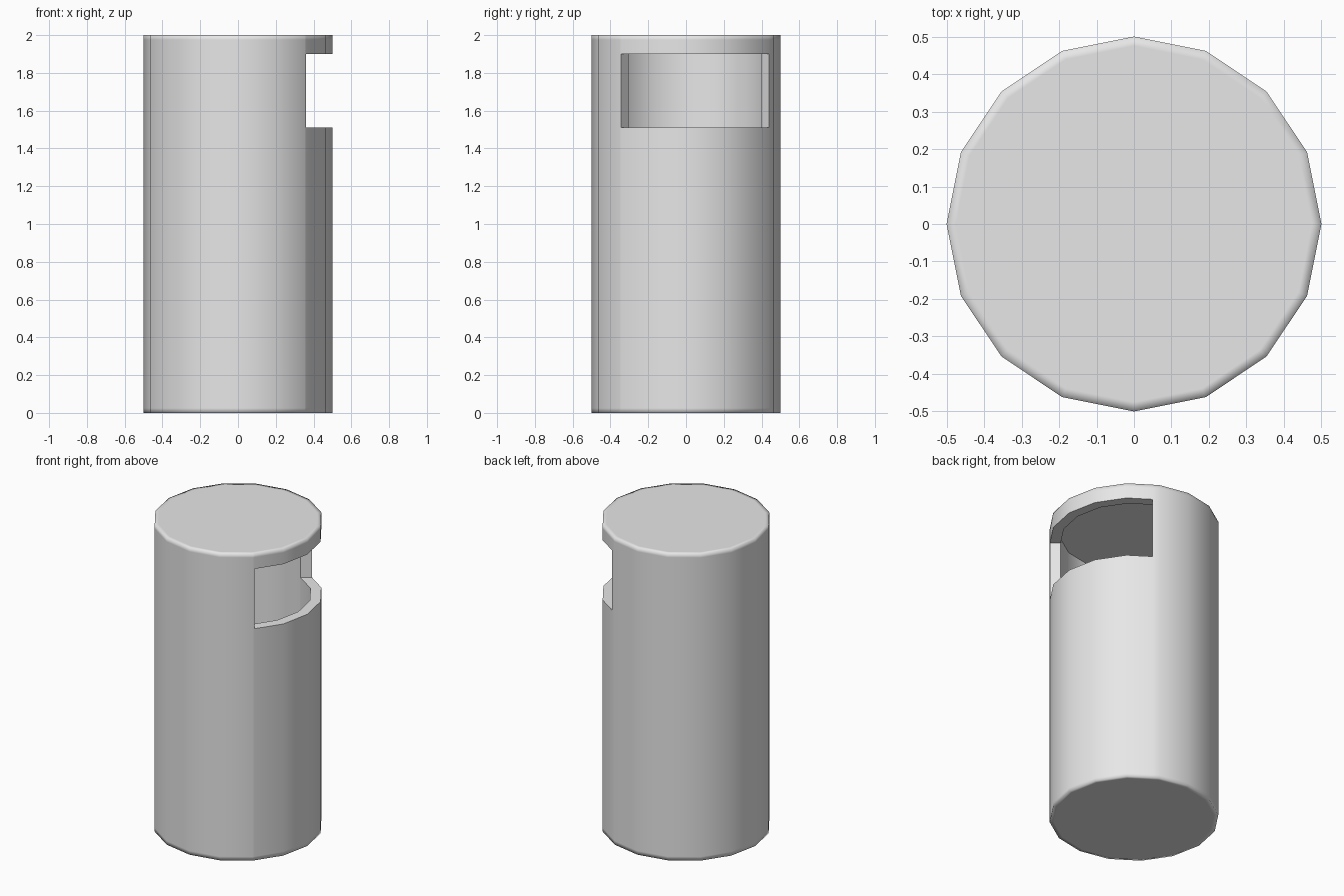
import bpy, bmesh, math
from mathutils import Vector

if "Cube" in bpy.data.objects:
    bpy.data.objects.remove(bpy.data.objects["Cube"])

SIDES = 16
START, END = 14, 2            # polygon sides holding the slot's two jambs
SLOT_LOW, SLOT_HIGH = 1.51, 1.9

mat = bpy.data.materials.new("plain grey")
mat.diffuse_color = (0.8, 0.8, 0.8, 1)
mat.use_nodes = True
mat.node_tree.nodes["Principled BSDF"].inputs["Base Color"].default_value = mat.diffuse_color

bm = bmesh.new()


def ring(radius, z, t_start, t_end):
    """16-sided ring with two extra points where the slot begins and ends."""
    def corner(i):
        a = 2 * math.pi * i / SIDES
        return Vector((radius * math.cos(a), radius * math.sin(a), z))
    pts = []
    for i in range(SIDES):
        pts.append(corner(i))
        if i == START:
            pts.append(corner(i).lerp(corner(i + 1), t_start))
        if i == END:
            pts.append(corner(i).lerp(corner(i + 1), t_end))
    return [bm.verts.new(p) for p in pts]


N = SIDES + 2
# column order: 0 1 2 [jamb 3] 4 ... 15 [jamb 16] 17
slot_cols = {0, 1, 2, 16, 17}


def wall(rings, slot, flip):
    for k in range(len(rings) - 1):
        a, b = rings[k], rings[k + 1]
        for i in range(N):
            if k == slot and i in slot_cols:
                continue
            j = (i + 1) % N
            f = [a[i], a[j], b[j], b[i]]
            bm.faces.new(f[::-1] if flip else f)


# outer shell with tight loops at the rims
outer = [ring(r, z, 0.06, 0.79) for r, z in
         ((0.475, 0), (0.5, 0), (0.5, 0.025), (0.5, SLOT_LOW),
          (0.5, SLOT_HIGH), (0.5, 1.975), (0.5, 2), (0.475, 2))]
wall(outer, 3, False)
bm.faces.new(outer[0][::-1])
bm.faces.new(outer[-1])

# hollow inside
inner = [ring(0.435, z, 0.02, 0.98) for z in (0.07, SLOT_LOW, SLOT_HIGH, 1.93)]
wall(inner, 1, True)
bm.faces.new(inner[0])
bm.faces.new(inner[-1][::-1])

# slot ledge, lintel and jambs
for i in slot_cols:
    j = (i + 1) % N
    bm.faces.new((outer[3][i], outer[3][j], inner[1][j], inner[1][i]))
    bm.faces.new((outer[4][j], outer[4][i], inner[2][i], inner[2][j]))
bm.faces.new((outer[3][3], outer[4][3], inner[2][3], inner[1][3]))
bm.faces.new((outer[4][16], outer[3][16], inner[1][16], inner[2][16]))
bmesh.ops.recalc_face_normals(bm, faces=bm.faces[:])

# smooth sides and rims, crisp slot and inside corners
for f in bm.faces:
    f.smooth = True
for e in bm.edges:
    mid = (e.verts[0].co + e.verts[1].co) / 2
    inside = 0.05 < mid.z < 1.95
    if inside and e.calc_face_angle(0) > math.radians(35):
        e.smooth = False

mesh = bpy.data.meshes.new("slotted_bin")
bm.to_mesh(mesh)
bm.free()
mesh.materials.append(mat)
obj = bpy.data.objects.new("slotted_bin", mesh)
bpy.context.collection.objects.link(obj)
